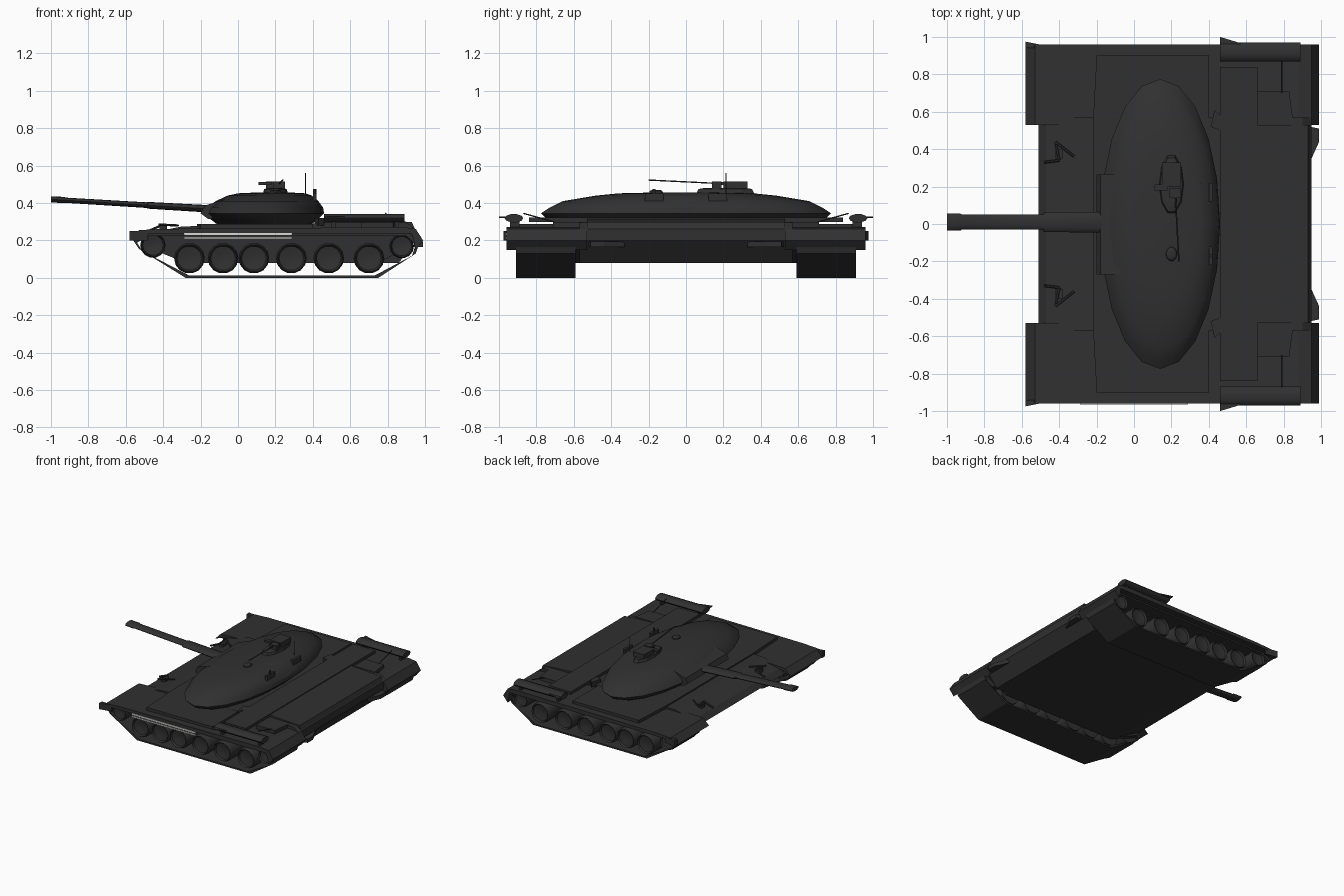
import bpy, bmesh, math
from mathutils import Vector

if "Cube" in bpy.data.objects:
    bpy.data.objects.remove(bpy.data.objects["Cube"], do_unlink=True)


def material(name, rgb):
    m = bpy.data.materials.new(name)
    m.use_nodes = True
    m.diffuse_color = (*rgb, 1)
    bsdf = m.node_tree.nodes["Principled BSDF"]
    bsdf.inputs["Base Color"].default_value = (*rgb, 1)
    bsdf.inputs["Roughness"].default_value = 0.8
    return m


DARK = material("dark grey", (0.03, 0.03, 0.03))
LIGHT = material("light grey", (0.7, 0.7, 0.68))


def finish(name, bm, mat=DARK, smooth=0):
    bmesh.ops.recalc_face_normals(bm, faces=bm.faces[:])
    me = bpy.data.meshes.new(name)
    bm.to_mesh(me)
    bm.free()
    me.materials.append(mat)
    ob = bpy.data.objects.new(name, me)
    bpy.context.collection.objects.link(ob)
    if smooth:
        bpy.ops.object.select_all(action="DESELECT")
        ob.select_set(True)
        bpy.context.view_layer.objects.active = ob
        bpy.ops.object.shade_smooth_by_angle(angle=math.radians(smooth))
    return ob


def loft(name, rings, mat=DARK, smooth=0, closed=False):
    """Skin a list of equal rings, capping the ends unless the loft closes on itself."""
    bm = bmesh.new()
    vs = [[bm.verts.new(p) for p in r] for r in rings]
    n = len(vs[0])
    pairs = list(zip(vs, vs[1:])) + ([(vs[-1], vs[0])] if closed else [])
    for a, b in pairs:
        for i in range(n):
            j = (i + 1) % n
            bm.faces.new((a[i], a[j], b[j], b[i]))
    if not closed:
        bm.faces.new(vs[0])
        bm.faces.new(vs[-1])
    return finish(name, bm, mat, smooth)


def side_prism(name, profile, y0, y1, mat=DARK):
    return loft(name, [[(x, y, z) for x, z in profile] for y in (y0, y1)], mat)


def plan_prism(name, outline, z0, z1):
    return loft(name, [[(x, y, z) for x, y in outline] for z in (z0, z1)])


def box(name, x0, x1, y0, y1, z0, z1, mat=DARK):
    return side_prism(name, [(x0, z0), (x1, z0), (x1, z1), (x0, z1)], y0, y1, mat)


def ellipse(cx, cy, rx, ry, n=20):
    return [(cx + rx * math.cos(math.tau * i / n),
             cy + ry * math.sin(math.tau * i / n)) for i in range(n)]


def rod(name, a, b, r):
    a, b = Vector(a), Vector(b)
    rot = (b - a).to_track_quat("Z", "Y")
    ring = [rot @ Vector((x, y, 0)) for x, y in ellipse(0, 0, r, r, 6)]
    return loft(name, [[p + v for v in ring] for p in (a, b)])


# Hull
side_prism("hull", [(-0.51, 0.2), (-0.47, 0.24), (-0.3, 0.275), (0.4, 0.29),
                    (0.46, 0.3), (0.9, 0.295), (0.95, 0.26), (0.95, 0.2),
                    (0.86, 0.08), (-0.29, 0.08)], -0.57, 0.57)
plan_prism("middle_deck", [(-0.22, -0.53), (-0.2, -0.9), (0.4, -0.9),
                           (0.4, 0.9), (-0.2, 0.9), (-0.22, 0.53)], 0.255, 0.288)
box("engine_cover", 0.46, 0.66, -0.84, 0.84, 0.298, 0.322)
side_prism("rear_deck", [(0.64, 0.29), (0.66, 0.315), (0.93, 0.298), (0.95, 0.25)],
           -0.53, 0.53)

# Track loop, listed from its lower front corner round to the top front
LOOP = [(-0.28, 0), (0.75, 0), (0.95, 0.13), (0.97, 0.19), (0.92, 0.235),
        (-0.5, 0.235), (-0.56, 0.2), (-0.53, 0.155)]
MID = Vector((0.2, 0.12))
INNER = [(x + (0.02 if x < MID.x else -0.02), z + (0.012 if z < MID.y else -0.012))
         for x, z in LOOP]
# Fender strip with drooping mudguards at both ends
FENDER = [(-0.58, 0.205), (-0.53, 0.255), (-0.4, 0.262), (0.45, 0.268), (0.88, 0.272),
          (0.95, 0.262), (0.99, 0.2), (0.95, 0.15), (0.93, 0.235), (-0.5, 0.235)]
WHEELS = [(x, 0.105, 0.082) for x in (-0.26, -0.08, 0.085, 0.285, 0.485, 0.7)]
WHEELS += [(-0.455, 0.175, 0.068), (0.875, 0.17, 0.066)]

for side, s in (("left", 1), ("right", -1)):
    y_in, y_out = s * 0.59, s * 0.91
    loft(side + "_track", [[(x, y, z) for x, z in p] for p, y in
                           ((LOOP, y_in), (LOOP, y_out), (INNER, y_out), (INNER, y_in))],
         closed=True)
    # Road wheels with a dished outer face, plus the idler and sprocket
    for i, (x, z, r) in enumerate(WHEELS):
        name = side + ("_road_wheel" if i < 6 else "_idler" if i == 6 else "_sprocket")
        stations = ((0.6, r), (0.88, r), (0.9, r * 0.9), (0.885, r * 0.8), (0.875, r * 0.25))
        loft(name, [[(px, s * y, pz) for px, pz in ellipse(x, z, k, k, 14)]
                    for y, k in stations], smooth=30)
    # Inner support wall joining the track run to the hull
    side_prism(side + "_axle_beam", [(-0.5, 0.17), (-0.28, 0.08), (0.75, 0.08),
                                     (0.92, 0.17), (0.92, 0.23), (-0.5, 0.23)],
               s * 0.55, s * 0.6)
    side_prism(side + "_fender", FENDER, s * 0.53, s * 0.96)
    plan_prism(side + "_front_guard_lip", [(-0.58, s * 0.94), (-0.58, s * 0.975),
                                           (-0.48, s * 0.955), (-0.48, s * 0.94)], 0.2, 0.25)
    # External fuel drum and its bracket
    loft(side + "_fuel_drum", [[(x, y, z) for y, z in ellipse(s * 0.92, 0.319, 0.05, 0.023, 10)]
                               for x in (0.46, 0.89)], smooth=40)
    plan_prism(side + "_drum_bracket", [(0.46, s * 0.94), (0.46, s), (0.57, s * 0.967),
                                        (0.57, s * 0.94)], 0.32, 0.328)
    for x in (0.5, 0.84):
        box(side + "_drum_support", x, x + 0.02, s * 0.89, s * 0.94, 0.26, 0.305)
    # Stowage box, hand rail and tow hook at the rear
    plan_prism(side + "_stowage_box", [(0.66, s * 0.56), (0.85, s * 0.56),
                                       (0.83, s * 0.71), (0.66, s * 0.71)], 0.26, 0.3)
    rod(side + "_rear_rail", (0.79, s * 0.87, 0.345), (0.79, s * 0.7, 0.298), 0.004)
    plan_prism(side + "_tow_hook", [(0.94, s * 0.33), (0.99, s * 0.44),
                                    (0.99, s * 0.51), (0.94, s * 0.52)], 0.165, 0.195)
    # Lamp guard made of bent rods
    pts = [(-0.48, s * 0.33, 0.25), (-0.4, s * 0.34, 0.285),
           (-0.42, s * 0.44, 0.285), (-0.32, s * 0.36, 0.28)]
    for a, b in zip(pts, pts[1:]):
        rod(side + "_lamp_guard", a, b, 0.007)
    box(side + "_lamp", -0.42, -0.38, s * 0.35, s * 0.4, 0.25, 0.28)
    # Lifting eye beside the turret
    plan_prism(side + "_lifting_eye", [(0.41, s * 0.52), (0.46, s * 0.5),
                                       (0.46, s * 0.58), (0.43, s * 0.61)], 0.28, 0.32)
    box(side + "_turret_step", 0.4, 0.42, s * 0.17 - 0.05, s * 0.17 + 0.05, 0.41, 0.45)

# Pale strips below the fender edge on one side
for z0, z1 in ((0.226, 0.24), (0.208, 0.219)):
    box("pale_side_strip", -0.29, 0.29, -0.966, -0.958, z0, z1, LIGHT)

# Turret: stacked ellipses given as height, centre x, radius x, radius y
SHELL = [(0.285, 0.14, 0.25, 0.68), (0.312, 0.14, 0.285, 0.74), (0.345, 0.14, 0.32, 0.775),
         (0.375, 0.145, 0.31, 0.73), (0.41, 0.155, 0.275, 0.66), (0.44, 0.17, 0.225, 0.48),
         (0.452, 0.18, 0.18, 0.36), (0.457, 0.19, 0.08, 0.15)]
loft("turret", [[(x, y, z) for x, y in ellipse(cx, 0, rx, ry)]
                for z, cx, rx, ry in SHELL], smooth=25)
side_prism("gun_mantlet", [(-0.2, 0.345), (-0.16, 0.315), (-0.08, 0.32), (-0.07, 0.42),
                           (-0.11, 0.408), (-0.18, 0.385)], -0.27, 0.265)

# Gun barrel: rises slightly toward a thicker muzzle
BARREL = [(-0.12, 0.367, 0.056, 0.02), (-0.48, 0.388, 0.053, 0.018), (-0.49, 0.389, 0.04, 0.015),
          (-0.92, 0.415, 0.04, 0.014), (-0.93, 0.416, 0.046, 0.017), (-1.0, 0.42, 0.046, 0.016)]
loft("gun_barrel", [[(x, y, z) for y, z in ellipse(0.01, cz, ry, rz, 12)]
                    for x, cz, ry, rz in BARREL], smooth=35)

# Cupola, hatches, machine gun and aerial on the turret roof
loft("cupola", [[(x, y, z) for x, y in ellipse(0.2, 0.21, rx, ry, 10)]
                for z, rx, ry in ((0.44, 0.07, 0.17), (0.475, 0.06, 0.15), (0.48, 0.04, 0.12))])
box("cupola_hatch", 0.15, 0.25, 0.2, 0.33, 0.478, 0.515)
box("gun_mount", 0.19, 0.25, 0.14, 0.19, 0.475, 0.515)
box("sight", 0.11, 0.18, 0.18, 0.21, 0.497, 0.512)
rod("machine_gun", (0.22, 0.17, 0.505), (0.24, -0.2, 0.523), 0.004)
loft("loader_hatch", [[(x, y, z) for x, y in ellipse(0.2, -0.16, r * 0.8, r, 10)]
                      for z, r in ((0.44, 0.045), (0.465, 0.035), (0.471, 0.02))])
rod("aerial", (0.36, 0.215, 0.43), (0.36, 0.215, 0.56), 0.003)
rod("rear_lamp", (0.41, -0.17, 0.43), (0.41, -0.17, 0.475), 0.009)
